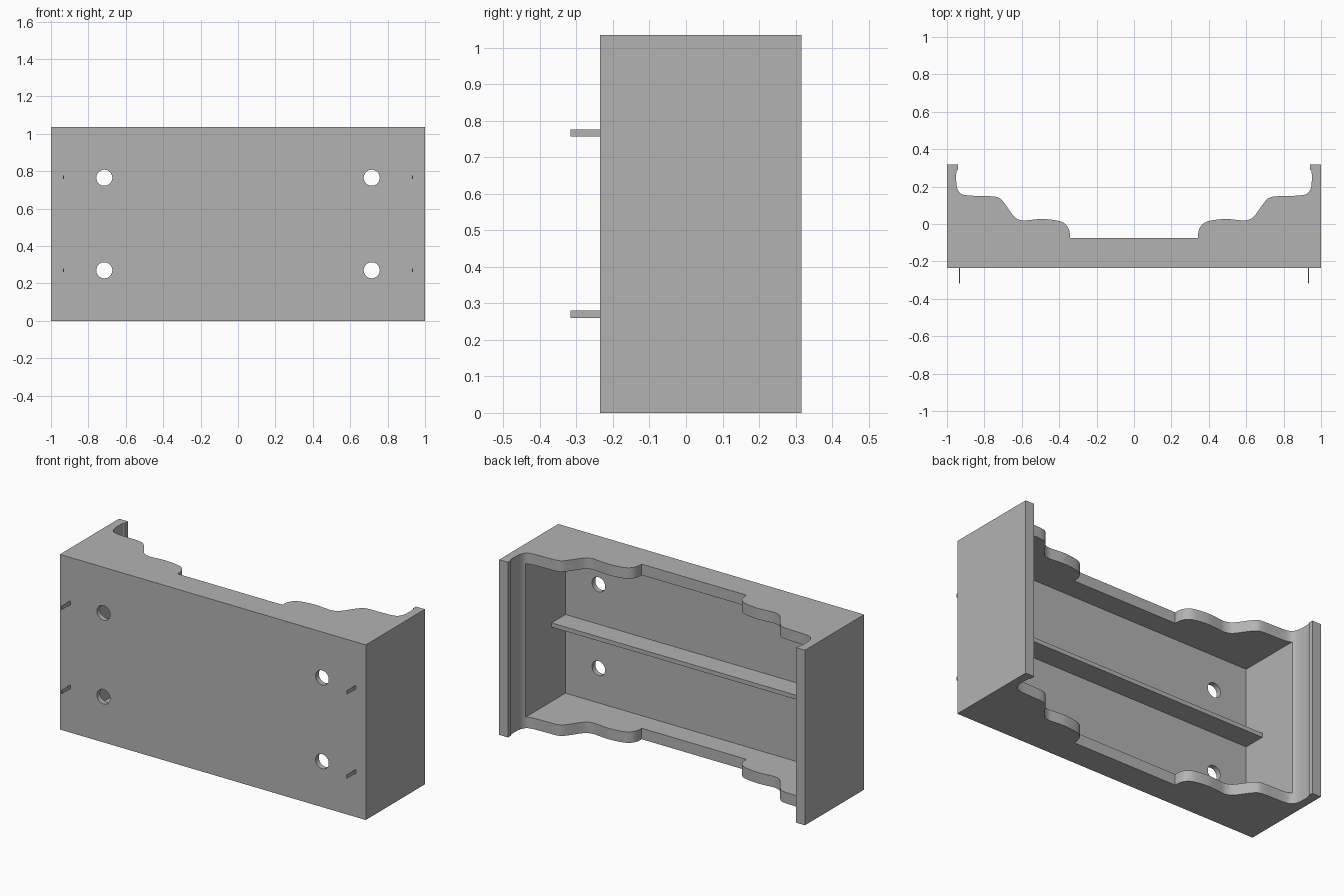
import bpy, bmesh, math
from mathutils import Vector
from mathutils.geometry import interpolate_bezier

cube = bpy.data.objects.get("Cube")
if cube:
    bpy.data.objects.remove(cube, do_unlink=True)

HEIGHT = 1.035
FRONT, BACK = -0.235, 0.317
SIDE, PLATE, PANEL = 0.068, 0.065, 0.03     # wall thicknesses
RECESS = -0.075                             # depth of the middle notch

grey = bpy.data.materials.new("light grey")
grey.use_nodes = True
grey.diffuse_color = (0.45, 0.45, 0.45, 1)
grey.node_tree.nodes["Principled BSDF"].inputs["Base Color"].default_value = grey.diffuse_color


def finish(name, bm):
    bmesh.ops.recalc_face_normals(bm, faces=bm.faces)
    mesh = bpy.data.meshes.new(name)
    bm.to_mesh(mesh)
    bm.free()
    mesh.materials.append(grey)
    obj = bpy.data.objects.new(name, mesh)
    bpy.context.collection.objects.link(obj)
    return obj


def box(name, x0, x1, y0, y1, z0, z1):
    bm = bmesh.new()
    bmesh.ops.create_cube(bm, size=1)
    for v in bm.verts:
        v.co = ((x0 + x1) / 2 + v.co.x * (x1 - x0),
                (y0 + y1) / 2 + v.co.y * (y1 - y0),
                (z0 + z1) / 2 + v.co.z * (z1 - z0))
    return finish(name, bm)


def drill(x, z, radius):
    bpy.ops.mesh.primitive_cylinder_add(vertices=32, radius=radius, depth=0.3,
                                        location=(x, FRONT, z),
                                        rotation=(math.pi / 2, 0, 0))
    return bpy.context.object


def smooth_path(points, steps=4):
    pts = [Vector(p) for p in points]
    out = []
    for i in range(len(pts) - 1):
        a, b = pts[i], pts[i + 1]
        before, after = pts[max(i - 1, 0)], pts[min(i + 2, len(pts) - 1)]
        seg = interpolate_bezier(a, a + (b - before) / 6, b - (after - a) / 6, b, steps + 1)
        out += [(p[0], p[1]) for p in seg[:-1]]
    return out + [tuple(pts[-1])]


def activate(obj):
    bpy.ops.object.select_all(action='DESELECT')
    obj.select_set(True)
    bpy.context.view_layer.objects.active = obj


def cut(obj, cutter):
    cutter.hide_render = True
    activate(obj)
    mod = obj.modifiers.new("cut", 'BOOLEAN')
    mod.operation, mod.solver, mod.object = 'DIFFERENCE', 'EXACT', cutter
    bpy.ops.object.modifier_apply(modifier=mod.name)
    bpy.data.objects.remove(cutter, do_unlink=True)


# Wavy back outline, from the side wall in to the middle notch
wave = smooth_path([
    (0.942, 0.29), (0.95, 0.275), (0.95, 0.22), (0.943, 0.185), (0.925, 0.162),
    (0.89, 0.153), (0.83, 0.15), (0.75, 0.147), (0.715, 0.135), (0.685, 0.1),
    (0.655, 0.057), (0.63, 0.03), (0.595, 0.019), (0.56, 0.021), (0.49, 0.027),
    (0.42, 0.02), (0.38, 0.008), (0.355, -0.015), (0.344, -0.045), (0.342, RECESS)])
half = [(1, FRONT), (1, BACK), (0.942, BACK)] + wave
outline = half + [(-x, y) for x, y in reversed(half)]

# Body: extruded outline
bm = bmesh.new()
face = bm.faces.new([bm.verts.new((x, y, 0)) for x, y in outline])
top = bmesh.ops.extrude_face_region(bm, geom=[face])
bmesh.ops.translate(bm, vec=(0, 0, HEIGHT),
                    verts=[g for g in top["geom"] if isinstance(g, bmesh.types.BMVert)])
body = finish("housing", bm)

# Hollow between the top and bottom plates
inner = 1 - SIDE
cut(body, box("pocket_cutter", -inner, inner, FRONT + PANEL, 0.6, PLATE, HEIGHT - PLATE))

# Four mounting holes through the front panel
for x in (-0.715, 0.715):
    for z in (0.27, 0.765):
        cut(body, drill(x, z, 0.043))

activate(body)
bpy.ops.object.shade_smooth_by_angle(angle=math.radians(30))

# Middle shelf
mid = HEIGHT / 2
box("middle_shelf", -inner, inner, FRONT + PANEL, RECESS, mid - 0.0125, mid + 0.0125)

# Thin tabs on the front
for side, x in (("right", -0.933), ("left", 0.933)):
    for level, z in (("lower", 0.27), ("upper", 0.767)):
        box(f"{level}_{side}_tab", x - 0.003, x + 0.003, -BACK, FRONT, z - 0.01, z + 0.01)
